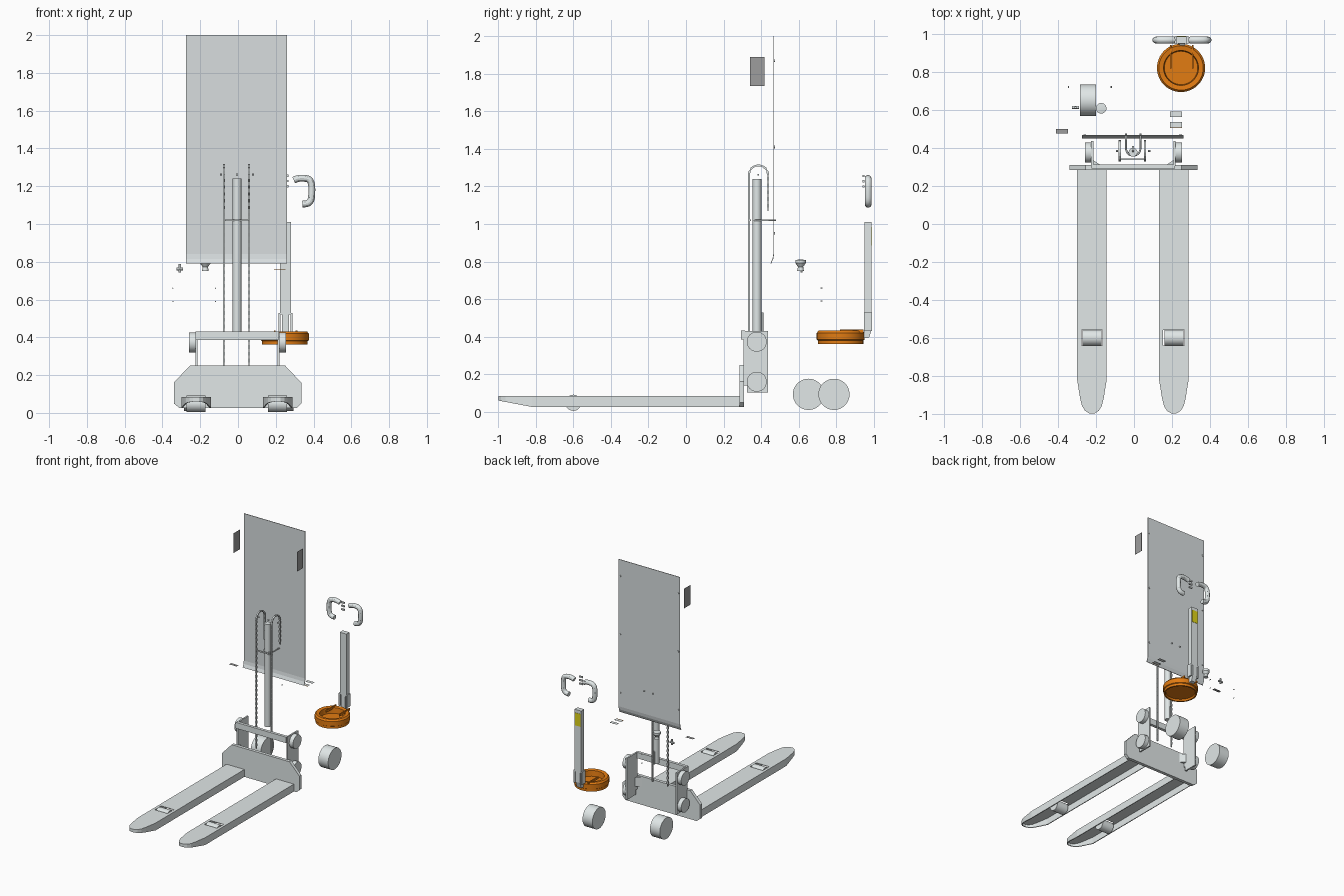
import bpy, bmesh
from math import sin, cos, pi
from mathutils import Vector, Matrix

cube = bpy.data.objects.get("Cube")
if cube:
    bpy.data.objects.remove(cube)


def material(name, *rgb):
    m = bpy.data.materials.new(name)
    m.use_nodes = True
    m.diffuse_color = (*rgb, 1)
    m.node_tree.nodes["Principled BSDF"].inputs["Base Color"].default_value = (*rgb, 1)
    return m


GREY = material("light grey", 0.75, 0.80, 0.80)
PANEL = material("panel grey", 0.69, 0.73, 0.74)
DARK = material("dark grey", 0.34, 0.34, 0.34)
ORANGE = material("orange", 0.76, 0.20, 0.006)
YELLOW = material("sticker yellow", 0.74, 0.66, 0.01)


def activate(ob):
    bpy.ops.object.select_all(action="DESELECT")
    ob.select_set(True)
    bpy.context.view_layer.objects.active = ob


def finish(name, bm, mat, smooth=False):
    bmesh.ops.recalc_face_normals(bm, faces=bm.faces)
    me = bpy.data.meshes.new(name)
    bm.to_mesh(me)
    bm.free()
    me.materials.append(mat)
    ob = bpy.data.objects.new(name, me)
    bpy.context.collection.objects.link(ob)
    activate(ob)
    if smooth:
        bpy.ops.object.shade_smooth_by_angle()
    return ob


def box(name, x, y, z, mat=GREY):
    bm = bmesh.new()
    c = [(a + b) / 2 for a, b in (x, y, z)]
    s = [b - a for a, b in (x, y, z)]
    bmesh.ops.create_cube(bm, size=1, matrix=Matrix.Translation(c) @ Matrix.Diagonal((*s, 1)))
    return finish(name, bm, mat)


def cylinder(name, centre, r, length, axis="Z", mat=GREY, sides=32):
    bm = bmesh.new()
    turn = {"X": Matrix.Rotation(pi / 2, 4, "Y"), "Y": Matrix.Rotation(pi / 2, 4, "X"),
            "Z": Matrix.Identity(4)}[axis]
    bmesh.ops.create_cone(bm, cap_ends=True, segments=sides, radius1=r, radius2=r,
                          depth=length, matrix=Matrix.Translation(centre) @ turn)
    return finish(name, bm, mat, True)


def prism(name, outline, start, depth, mat=GREY):
    """Extrude a closed outline of 3D points along a vector."""
    bm = bmesh.new()
    f = bm.faces.new([bm.verts.new(Vector(start) + Vector(p)) for p in outline])
    ext = bmesh.ops.extrude_face_region(bm, geom=[f])["geom"]
    bmesh.ops.translate(bm, vec=depth, verts=[v for v in ext if isinstance(v, bmesh.types.BMVert)])
    return finish(name, bm, mat)


def lathe(name, profile, centre, mat, steps=48):
    bm = bmesh.new()
    vs = [bm.verts.new((r, 0, z)) for r, z in profile]
    es = [bm.edges.new(p) for p in zip(vs, vs[1:])]
    bmesh.ops.spin(bm, geom=vs + es, axis=(0, 0, 1), cent=(0, 0, 0), angle=2 * pi, steps=steps)
    bmesh.ops.remove_doubles(bm, verts=bm.verts, dist=1e-5)
    bmesh.ops.translate(bm, vec=centre, verts=bm.verts)
    return finish(name, bm, mat, True)


def tube(name, points, r, mat=GREY):
    """Round bar along a corner-cut path, converted to a mesh."""
    pts = [Vector(p) for p in points]
    for _ in range(2):
        cut = [p for a, b in zip(pts, pts[1:]) for p in (a.lerp(b, 0.25), a.lerp(b, 0.75))]
        pts = [pts[0]] + cut[1:-1] + [pts[-1]]
    cu = bpy.data.curves.new(name, "CURVE")
    cu.dimensions = "3D"
    cu.bevel_depth, cu.bevel_resolution, cu.use_fill_caps = r, 4, True
    sp = cu.splines.new("POLY")
    sp.points.add(len(pts) - 1)
    for p, q in zip(sp.points, pts):
        p.co = (*q, 1)
    cu.materials.append(mat)
    ob = bpy.data.objects.new(name, cu)
    bpy.context.collection.objects.link(ob)
    activate(ob)
    bpy.ops.object.convert(target="MESH")
    bpy.ops.object.shade_smooth_by_angle()


# Forks: hollow channels with rounded, rising tips and a roller slot
def fork(side, cx):
    half = 0.078
    right = [(half, 0.29), (half, -0.82), (0.062, -0.92), (0.052, -0.96), (0.036, -0.985), (0.015, -0.998)]
    outline = right + [(-x, y) for x, y in reversed(right)]
    bm = bmesh.new()
    top, low = [], []
    for x, y in outline:
        t = max(0, (-0.82 - y) / 0.17)
        top.append(bm.verts.new((cx + x, y, 0.084)))
        low.append(bm.verts.new((cx + x, y, 0.026 + 0.032 * t)))
    bm.faces.new(top)
    for i in range(len(top)):
        j = (i + 1) % len(top)
        bm.faces.new((top[i], low[i], low[j], top[j]))
    ob = finish(side + "_fork", bm, GREY)
    sol = ob.modifiers.new("thickness", "SOLIDIFY")
    sol.thickness, sol.offset = 0.007, -1
    cut = box("slot_cutter", (cx - 0.056, cx + 0.056), (-0.64, -0.56), (0.06, 0.12))
    cut.hide_render = True
    boo = ob.modifiers.new("slot", "BOOLEAN")
    boo.object = cut
    activate(ob)
    for m in ("thickness", "slot"):
        bpy.ops.object.modifier_apply(modifier=m)
    bpy.data.objects.remove(cut)
    cylinder(side + "_load_roller", (cx, -0.6, 0.048), 0.043, 0.10, "X")


fork("right", -0.222)
fork("left", 0.21)

# Carriage: chamfered front plate, side plates, guide rollers and crossbar
prism("carriage_plate", [(x, 0, z) for x, z in (
    (-0.34, 0.05), (-0.31, 0.026), (0.31, 0.026), (0.335, 0.05),
    (0.335, 0.16), (0.25, 0.25), (-0.255, 0.25), (-0.34, 0.16))], (0, 0.285, 0), (0, 0.025, 0))
for side, s in (("right", -1), ("left", 1)):
    x = s * 0.217 - 0.003
    prism(side + "_side_plate", [(0, y, z) for y, z in (
        (0.305, 0.14), (0.325, 0.14), (0.325, 0.103), (0.437, 0.103), (0.437, 0.43), (0.305, 0.43))],
        (x - 0.006, 0, 0), (0.012, 0, 0))
    prism(side + "_gusset", [(0, 0, 0), (-s * 0.045, 0, 0), (0, 0.03, 0)], (x, 0.31, 0.17), (0, 0, 0.07))
    for level, z in (("lower", 0.16), ("upper", 0.373)):
        cylinder(f"{side}_{level}_guide_roller", (x + s * 0.022, 0.377, z), 0.053, 0.034, "X")
box("crossbar", (-0.225, 0.215), (0.292, 0.315), (0.385, 0.432))

# Lift cylinder with its hose stub and holding U-bolt
cylinder("lift_cylinder", (-0.005, 0.378, 0.835), 0.023, 0.81)
cylinder("hose_stub", (-0.005, 0.406, 0.48), 0.006, 0.10)
arc = [(0.038 * cos(a) - 0.004, 0.398 - 0.038 * sin(a), 1.02) for a in [pi * i / 12 for i in range(13)]]
tube("u_bolt", [(0.034, 0.478, 1.02)] + arc + [(-0.042, 0.478, 1.02)], 0.005)
box("chain_anchor", (-0.07, 0.062), (0.338, 0.346), (1.015, 1.025))
for i, x in enumerate((-0.09, -0.005, 0.08)):
    cylinder(f"top_bolt_{i}", (x, 0.385, 1.262), 0.005, 0.012, "X", sides=12)


# Lift chains: alternating wide and narrow links hung over an arc
def chain(name, x):
    path = [(0.335, 0.25 + 0.018 * i) for i in range(57)]
    path += [(0.386 - 0.051 * cos(a), 1.262 + 0.051 * sin(a)) for a in [pi * i / 9 for i in range(10)]]
    path += [(0.437, 1.25 - 0.018 * i) for i in range(11)]
    bm = bmesh.new()
    for i, (a, b) in enumerate(zip(path, path[1:])):
        d = Vector((0, b[0] - a[0], b[1] - a[1]))
        turn = d.to_track_quat("Z", "X").to_matrix().to_4x4()
        mid = Vector((x, (a[0] + b[0]) / 2, (a[1] + b[1]) / 2))
        size = Matrix.Diagonal((0.011 if i % 2 else 0.007, 0.011, d.length * 1.1, 1))
        bmesh.ops.create_cube(bm, size=1, matrix=Matrix.Translation(mid) @ turn @ size)
    finish(name, bm, GREY)


chain("right_chain", -0.075)
chain("left_chain", 0.058)

# Guard panel with a forward-curled lower lip, and bolts on its rear
profile = [(0.465, 2.0), (0.465, 0.84), (0.461, 0.815), (0.450, 0.79)]
back = [(y + 0.004, z) for y, z in reversed(profile)]
prism("guard_panel", [(0, y, z) for y, z in profile + back], (-0.275, 0, 0), (0.535, 0, 0), PANEL)
for i, (x, z) in enumerate([(x, z) for x in (-0.26, 0.245) for z in (0.95, 1.41, 1.87)]):
    cylinder(f"panel_bolt_{i}", (x, 0.470, z), 0.007, 0.006, "Y", sides=12)

# Loose label plates, one with an orange edge stripe
for side, x in (("right", -0.276), ("left", 0.276)):
    box(side + "_label", (x - 0.0003, x + 0.0003), (0.34, 0.417), (1.735, 1.89), DARK)
box("flat_label_dark", (-0.41, -0.347), (0.476, 0.5), (0.769, 0.7696), DARK)
box("flat_label_rear", (0.19, 0.252), (0.565, 0.592), (0.76, 0.7606))
box("flat_label_front", (0.19, 0.252), (0.51, 0.537), (0.76, 0.7606))
box("flat_label_stripe", (0.19, 0.252), (0.505, 0.51), (0.76, 0.7606), ORANGE)

# Steering wheels
cylinder("right_steer_wheel", (-0.243, 0.652, 0.093), 0.083, 0.086, "X", sides=48)
cylinder("left_steer_wheel", (0.25, 0.788, 0.093), 0.083, 0.086, "X", sides=48)

# Orange wheel cover: open bowl, stepped rim, shallow hollow underside
lathe("wheel_cover", [(0, 0.385), (0.088, 0.385), (0.092, 0.428), (0.117, 0.432), (0.127, 0.42),
                      (0.127, 0.384), (0.121, 0.380), (0.121, 0.361), (0.110, 0.361),
                      (0.106, 0.375), (0, 0.375)], (0.248, 0.823, 0), ORANGE)
for side, x in (("right", 0.19), ("left", 0.305)):
    box(side + "_cover_arm", (x, x + 0.009), (0.82, 0.945), (0.42, 0.437), ORANGE)

# Tiller: tapered foot, column, side brackets, sticker
box("tiller_column", (0.222, 0.28), (0.951, 0.989), (0.52, 1.01))
prism("tiller_foot", [(0, y, z) for y, z in ((0.935, 0.39), (0.975, 0.395), (0.99, 0.44),
                                             (0.989, 0.53), (0.951, 0.53), (0.95, 0.43))],
      (0.232, 0, 0), (0.038, 0, 0))
for side, x in (("right", 0.214), ("left", 0.277)):
    box(side + "_tiller_bracket", (x, x + 0.011), (0.948, 0.99), (0.43, 0.53))
box("sticker", (0.228, 0.275), (0.988, 0.991), (0.885, 0.985), YELLOW)

# Hand grips: mirrored C-shaped bars and the small fittings between them
half_grip = [(0.042, 1.232), (0.065, 1.242), (0.10, 1.243), (0.128, 1.235), (0.138, 1.205),
             (0.138, 1.16), (0.134, 1.125), (0.118, 1.108), (0.088, 1.105)]
for side, s in (("right", -1), ("left", 1)):
    tube(side + "_grip", [(0.253 + s * x, 0.97, z) for x, z in half_grip], 0.018)
for i, z in enumerate((1.2, 1.228, 1.255)):
    box(f"grip_fitting_{i}", (0.24, 0.268), (0.94, 0.95), (z - 0.006, z + 0.006))

# Funnel-shaped knob, small valve and loose screws
lathe("knob", [(0, 0.75), (0.018, 0.75), (0.014, 0.772), (0.028, 0.792), (0.028, 0.808), (0, 0.812)],
      (-0.173, 0.61, 0), GREY, 24)
cylinder("valve_stem", (-0.308, 0.615, 0.765), 0.006, 0.045, "Z", sides=12)
cylinder("valve_body", (-0.308, 0.615, 0.762), 0.008, 0.036, "X", sides=12)
for i, (x, z) in enumerate([(x, z) for x in (-0.345, -0.12) for z in (0.59, 0.66)]):
    cylinder(f"loose_screw_{i}", (x, 0.722, z), 0.003, 0.01, "Y", sides=8)
